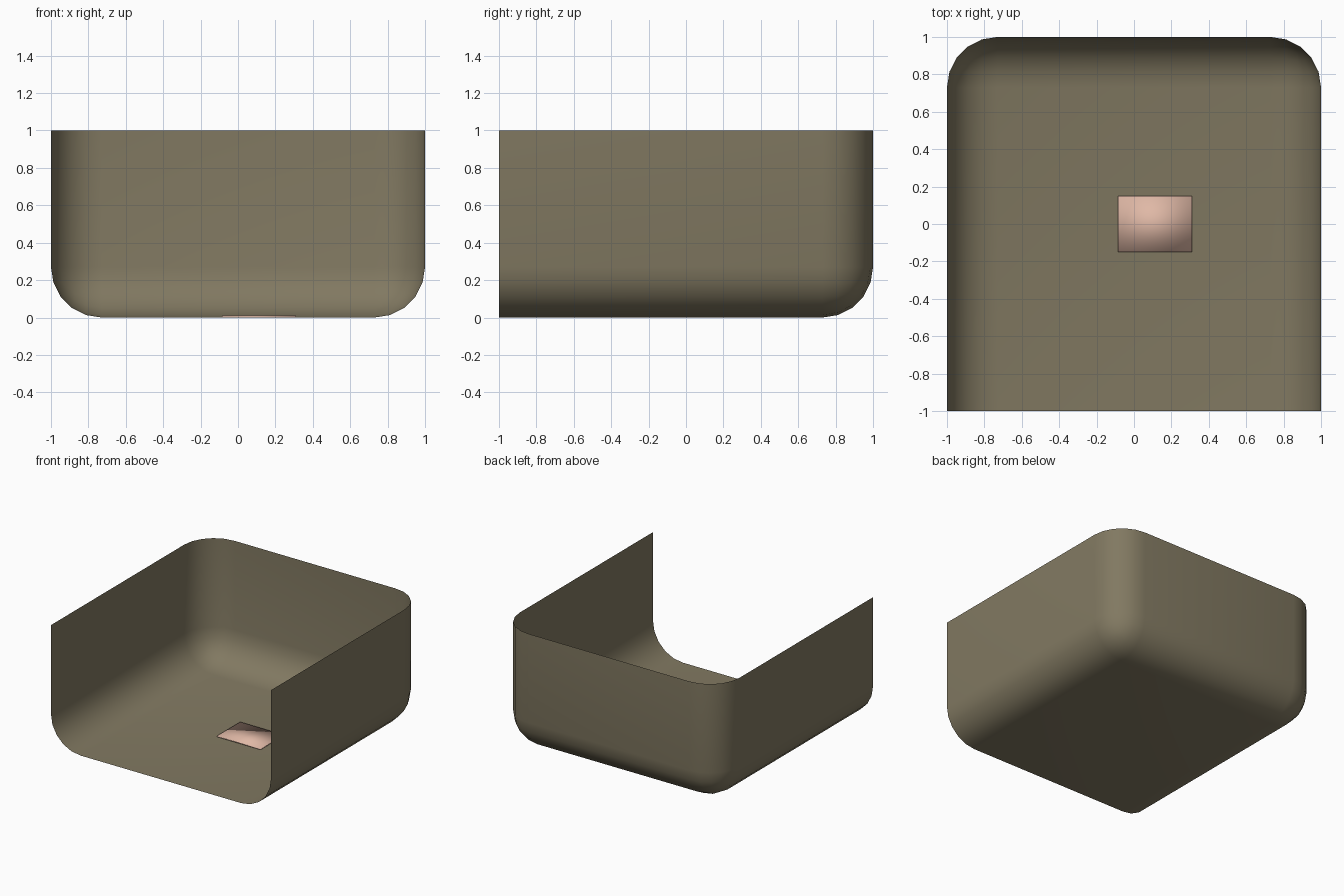
import bpy, bmesh
from mathutils import Matrix, Vector

default = bpy.data.objects.get("Cube")
if default:
    bpy.data.objects.remove(default, do_unlink=True)


def make_material(name, rgb):
    mat = bpy.data.materials.new(name)
    mat.use_nodes = True
    colour = (*rgb, 1.0)
    mat.diffuse_color = colour
    mat.node_tree.nodes["Principled BSDF"].inputs["Base Color"].default_value = colour
    return mat


def box_bmesh(low, high):
    low, high = Vector(low), Vector(high)
    bm = bmesh.new()
    bmesh.ops.create_cube(bm, size=1, matrix=Matrix.Translation((low + high) / 2)
                          @ Matrix.Diagonal((*(high - low), 1)))
    return bm


def add_object(name, bm, mat):
    for face in bm.faces:
        face.smooth = True
    mesh = bpy.data.meshes.new(name)
    bm.to_mesh(mesh)
    bm.free()
    mesh.materials.append(mat)
    obj = bpy.data.objects.new(name, mesh)
    bpy.context.collection.objects.link(obj)
    return obj


olive = make_material("olive", (0.22, 0.19, 0.12))
pink = make_material("pale pink", (0.74, 0.48, 0.38))


# Rounded tray: a thin shell, open at the top and the front
def is_open(face):
    return (all(v.co.y < -0.999 for v in face.verts)
            or all(v.co.z > 0.999 for v in face.verts))


bm = box_bmesh((-1, -1, 0), (1, 1, 1))
rounded = [e for e in bm.edges if not any(is_open(f) for f in e.link_faces)]
bmesh.ops.bevel(bm, geom=rounded, offset=0.27, segments=5, profile=0.5,
                affect='EDGES', clamp_overlap=True)
bmesh.ops.delete(bm, geom=[f for f in bm.faces if is_open(f)], context='FACES')
add_object("tray_shell", bm, olive)

# Thin plate lying on the floor
add_object("floor_plate", box_bmesh((-0.085, -0.15, 0.001), (0.31, 0.15, 0.01)), pink)
